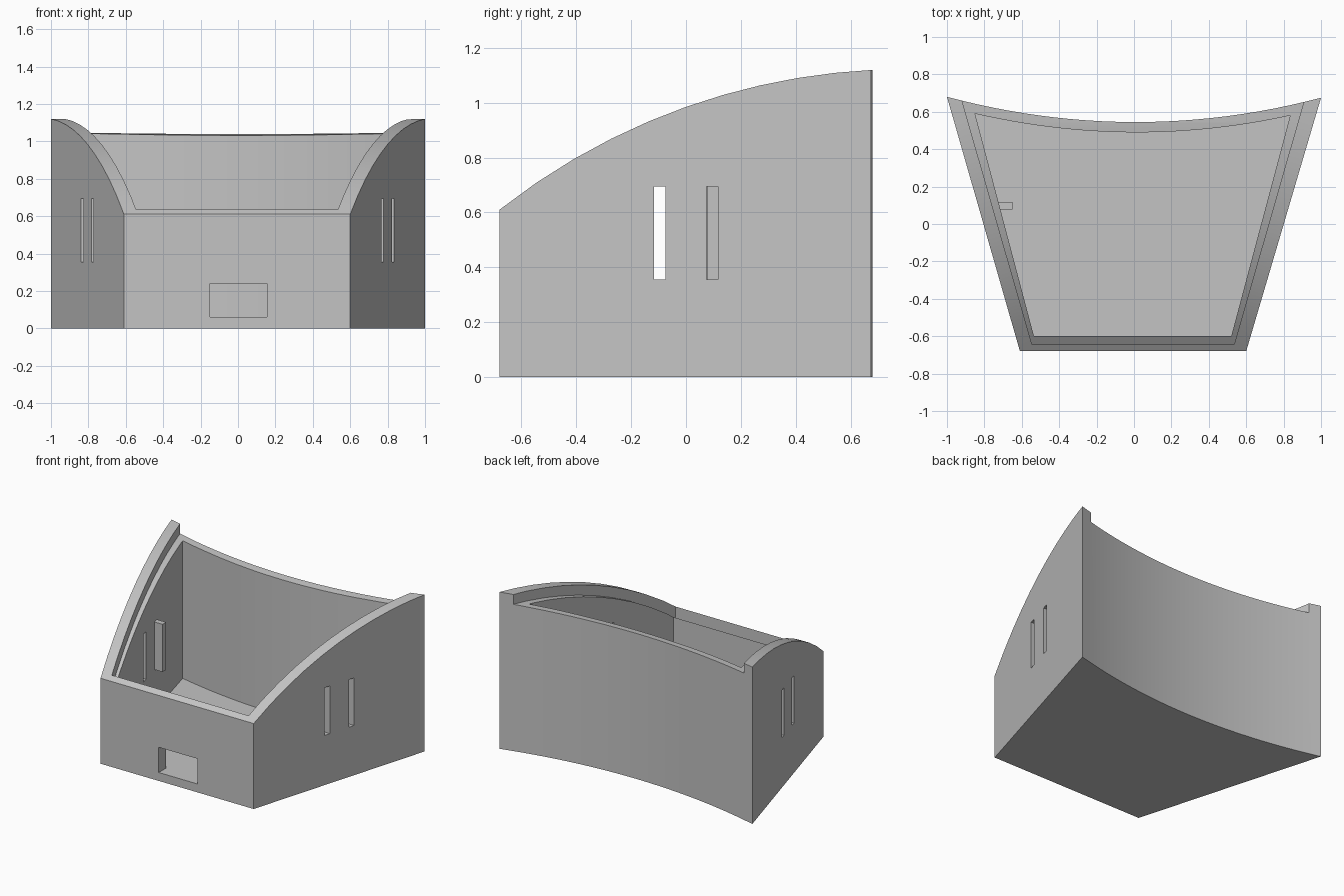
import bpy
import bmesh
import math
from mathutils import Vector

cube = bpy.data.objects.get("Cube")
if cube:
    bpy.data.objects.remove(cube, do_unlink=True)

gray = bpy.data.materials.new("light_gray")
gray.use_nodes = True
gray.diffuse_color = (0.55, 0.55, 0.55, 1)
gray.node_tree.nodes["Principled BSDF"].inputs["Base Color"].default_value = (0.55, 0.55, 0.55, 1)


def prism(name, points, direction):
    """Extrude a closed 3D outline along a direction."""
    bm = bmesh.new()
    face = bm.faces.new([bm.verts.new(p) for p in points])
    new = bmesh.ops.extrude_face_region(bm, geom=[face])["geom"]
    bmesh.ops.translate(bm, verts=[v for v in new if isinstance(v, bmesh.types.BMVert)],
                        vec=Vector(direction))
    bmesh.ops.recalc_face_normals(bm, faces=bm.faces)
    mesh = bpy.data.meshes.new(name)
    bm.to_mesh(mesh)
    bm.free()
    mesh.materials.append(gray)
    obj = bpy.data.objects.new(name, mesh)
    bpy.context.collection.objects.link(obj)
    return obj


def plan(name, outline, z0, z1):
    return prism(name, [(x, y, z0) for x, y in outline], (0, 0, z1 - z0))


def box(name, x0, x1, y0, y1, z0, z1):
    return plan(name, [(x0, y0), (x1, y0), (x1, y1), (x0, y1)], z0, z1)


def combine(target, tool, operation):
    """Apply a boolean and discard the tool."""
    mod = target.modifiers.new("cut", "BOOLEAN")
    mod.operation = operation
    mod.solver = "EXACT"
    mod.object = tool
    bpy.context.view_layer.objects.active = target
    bpy.ops.object.modifier_apply(modifier=mod.name)
    bpy.data.objects.remove(tool, do_unlink=True)


def bow(x0, y0, x1, y1, middle, steps=24):
    """Back wall curve from right to left, bowed inward to the middle y."""
    pts = []
    for i in range(steps + 1):
        t = i / steps
        sag = (y0 + y1) / 2 - middle
        pts.append((x0 + (x1 - x0) * t, y0 + (y1 - y0) * t - 4 * sag * t * (1 - t)))
    return pts


def roof_profile(name, inset, base):
    """Solid between the arched roof line and a base height, spanning the width."""
    radius = 2.395 - inset
    arc = []
    for i in range(13):
        y = 0.136 * (i - 6)
        arc.append((-1.5, y, math.sqrt(radius ** 2 - (y - 0.801) ** 2) - 1.272))
    ends = [(-1.5, arc[-1][1], base), (-1.5, arc[0][1], base)]
    return prism(name, arc + ends, (3, 0, 0))


# Outer shell with arched top
shell = plan("shell", [(-0.61, -0.68), (0.60, -0.68)] + bow(1, 0.675, -1, 0.68, 0.545), 0, 1.4)
combine(shell, roof_profile("roof_cut", 0, -0.5), "INTERSECT")

# Recessed ledge, open at the back
ledge = plan("ledge_cut", [(-0.545, -0.645), (0.535, -0.645), (0.95, 0.80), (-0.96, 0.80)], 0.2, 1.6)
combine(ledge, roof_profile("ledge_roof", 0.07, 1.5), "INTERSECT")
combine(shell, ledge, "DIFFERENCE")

# Inner cavity above the floor
cavity = plan("cavity_cut", [(-0.535, -0.60), (0.52, -0.60)] + bow(0.835, 0.58, -0.85, 0.59, 0.49), 0.06, 1.6)
combine(shell, cavity, "DIFFERENCE")

# Front opening, level with the floor
combine(shell, box("hatch_cut", -0.15, 0.155, -0.8, -0.5, 0.06, 0.24), "DIFFERENCE")

# Side slits; the rear one on the -x wall is closed by a block
for x0, x1, y in [(0.5, 1.1, -0.096), (0.5, 1.1, 0.096), (-1.1, -0.5, -0.096), (-1.1, -0.75, 0.096)]:
    combine(shell, box("slit_cut", x0, x1, y - 0.021, y + 0.021, 0.355, 0.695), "DIFFERENCE")
block = box("inner_block", -0.74, -0.65, 0.077, 0.117, 0.355, 0.695)

# Soft shading on the curves, sharp corners elsewhere
for obj in bpy.context.selected_objects:
    obj.select_set(False)
shell.select_set(True)
bpy.context.view_layer.objects.active = shell
bpy.ops.object.shade_smooth_by_angle(angle=math.radians(20))
